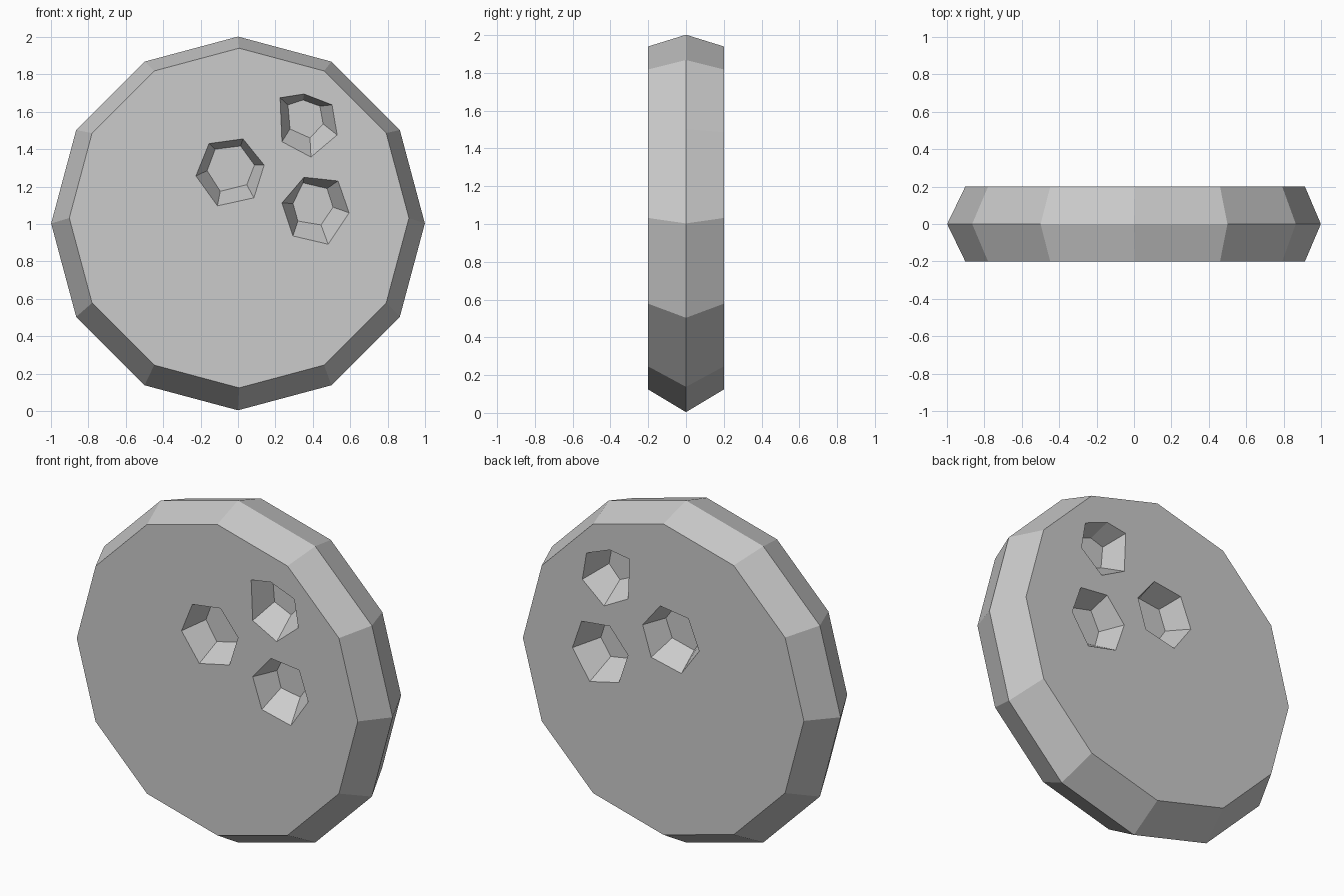
import bpy, bmesh
from math import sin, cos, pi

if "Cube" in bpy.data.objects:
    bpy.data.objects.remove(bpy.data.objects["Cube"])

HALF = 0.2      # half thickness of the disc
FLOOR = 0.06    # distance of the hole floors from the middle plane

# Finger holes: (rim outline, floor outline) as (x, z) points
HOLES = [
    ([(-.155, 1.43), (.027, 1.455), (.14, 1.315), (.085, 1.14), (-.11, 1.097), (-.225, 1.257)],
     [(-.122, 1.40), (.014, 1.417), (.088, 1.315), (.047, 1.21), (-.095, 1.175), (-.165, 1.285)]),
    ([(.225, 1.675), (.353, 1.695), (.503, 1.637), (.53, 1.476), (.39, 1.358), (.235, 1.44)],
     [(.267, 1.637), (.348, 1.663), (.438, 1.63), (.455, 1.535), (.385, 1.46), (.278, 1.508)]),
    ([(.235, 1.112), (.353, 1.25), (.535, 1.23), (.594, 1.06), (.482, .892), (.294, .936)],
     [(.294, 1.11), (.348, 1.22), (.476, 1.19), (.508, 1.09), (.444, .995), (.32, 1.016)]),
]

bm = bmesh.new()


def circle(cx, cz, r, n=12):
    return [(cx + r * sin(2 * pi * i / n), cz + r * cos(2 * pi * i / n)) for i in range(n)]


def ring(points, y):
    return [bm.verts.new((x, y, z)) for x, z in points]


def bridge(a, b):
    for i in range(len(a)):
        j = (i + 1) % len(a)
        bm.faces.new((a[i], a[j], b[j], b[i]))


def loop_edges(r):
    return [bm.edges.get((r[i], r[i - 1])) for i in range(len(r))]


# Ridge around the middle of the disc
ridge = ring(circle(0, 1.003, 0.999), 0)

for side in (-1, 1):
    # Bevelled rim of this side
    edge = ring(circle(.006, 1.032, .908), side * HALF)
    bridge(ridge, edge)
    border = loop_edges(edge)
    # Tapered hexagonal holes with flat floors
    for rim_pts, floor_pts in HOLES:
        rim, floor = ring(rim_pts, side * HALF), ring(floor_pts, side * FLOOR)
        bridge(rim, floor)
        bm.faces.new(floor)
        border += loop_edges(rim)
    # Flat face around the holes
    bmesh.ops.triangle_fill(bm, edges=border, use_beauty=True, normal=(0, side, 0))

bmesh.ops.recalc_face_normals(bm, faces=bm.faces)
mesh = bpy.data.meshes.new("disc_with_holes")
bm.to_mesh(mesh)
bm.free()
bpy.context.collection.objects.link(bpy.data.objects.new("disc_with_holes", mesh))
